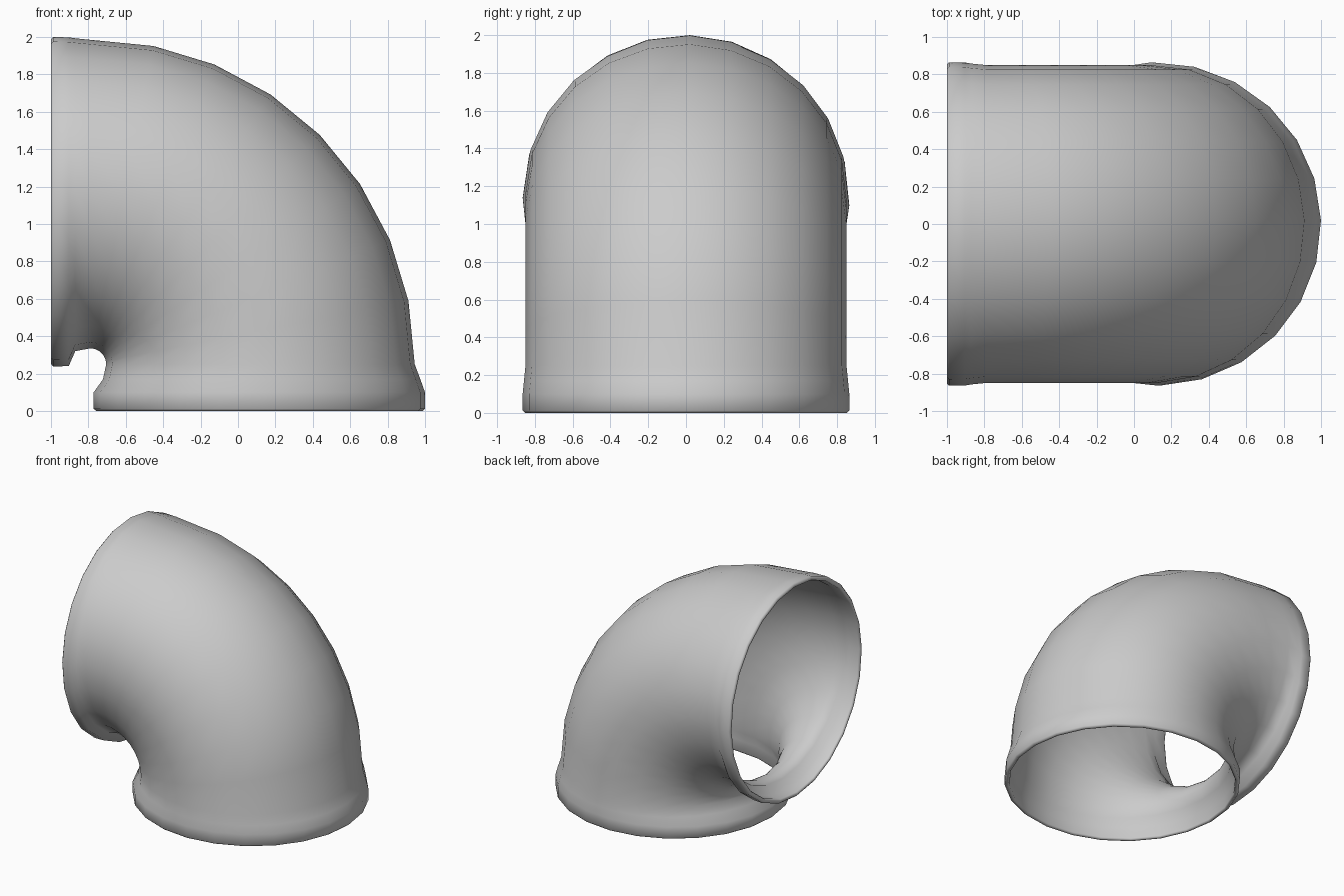
import bpy, bmesh
from math import sin, cos, pi, radians

if "Cube" in bpy.data.objects:
    bpy.data.objects.remove(bpy.data.objects["Cube"])

SIDES = 24
WALL = 0.035
BX, BZ = -0.79, 0.25        # centre of the bend in the xz plane

# Stations along the pipe: origin (x, z), bend angle, outer reach, inner reach, half width in y
stations = []
# Bottom collar, from the opening upwards
for z, out, inn, b in ((0.0, 1.778, 0.032, 0.853), (0.012, 1.79, 0.018, 0.865),
                       (0.10, 1.79, 0.018, 0.865), (0.17, 1.765, 0.068, 0.858)):
    stations.append((BX, z, 0.0, out, inn, b))
# Bend in eight steps
for i in range(9):
    a = radians(90 * i / 8)
    stations.append((BX, BZ, a, 1.735, 0.085, 0.85))
# Side collar, out to the opening
for x, out, inn, b in ((-0.87, 1.743, 0.07, 0.858), (-0.905, 1.748, -0.01, 0.864),
                       (-0.988, 1.75, -0.012, 0.865), (-1.0, 1.738, 0.002, 0.853)):
    stations.append((x, BZ, pi / 2, out, inn, b))


def add_ring(bm, station, inset):
    x, z, a, out, inn, b = station
    mid, rad = (out + inn) / 2, (out - inn) / 2 - inset
    ring = []
    for k in range(SIDES):
        t = 2 * pi * k / SIDES + radians(1.3)
        d = mid + rad * cos(t)
        ring.append(bm.verts.new((x + d * cos(a), (b - inset) * sin(t), z + d * sin(a))))
    return ring


bm = bmesh.new()
# Outer skin, then back along the inner skin; the loop closes across both rims
rings = [add_ring(bm, s, 0.0) for s in stations]
for i in range(len(stations) - 1, -1, -1):
    end = i in (0, len(stations) - 1)
    rings.append(add_ring(bm, stations[i], WALL - 0.02 if end else WALL))
for i, r in enumerate(rings):
    q = rings[(i + 1) % len(rings)]
    for k in range(SIDES):
        n = (k + 1) % SIDES
        bm.faces.new((r[k], r[n], q[n], q[k]))
bmesh.ops.recalc_face_normals(bm, faces=bm.faces)

mesh = bpy.data.meshes.new("pipe_elbow")
bm.to_mesh(mesh)
bm.free()
elbow = bpy.data.objects.new("pipe_elbow", mesh)
bpy.context.collection.objects.link(elbow)
bpy.context.view_layer.objects.active = elbow
elbow.select_set(True)
bpy.ops.object.shade_smooth_by_angle(angle=radians(65))
